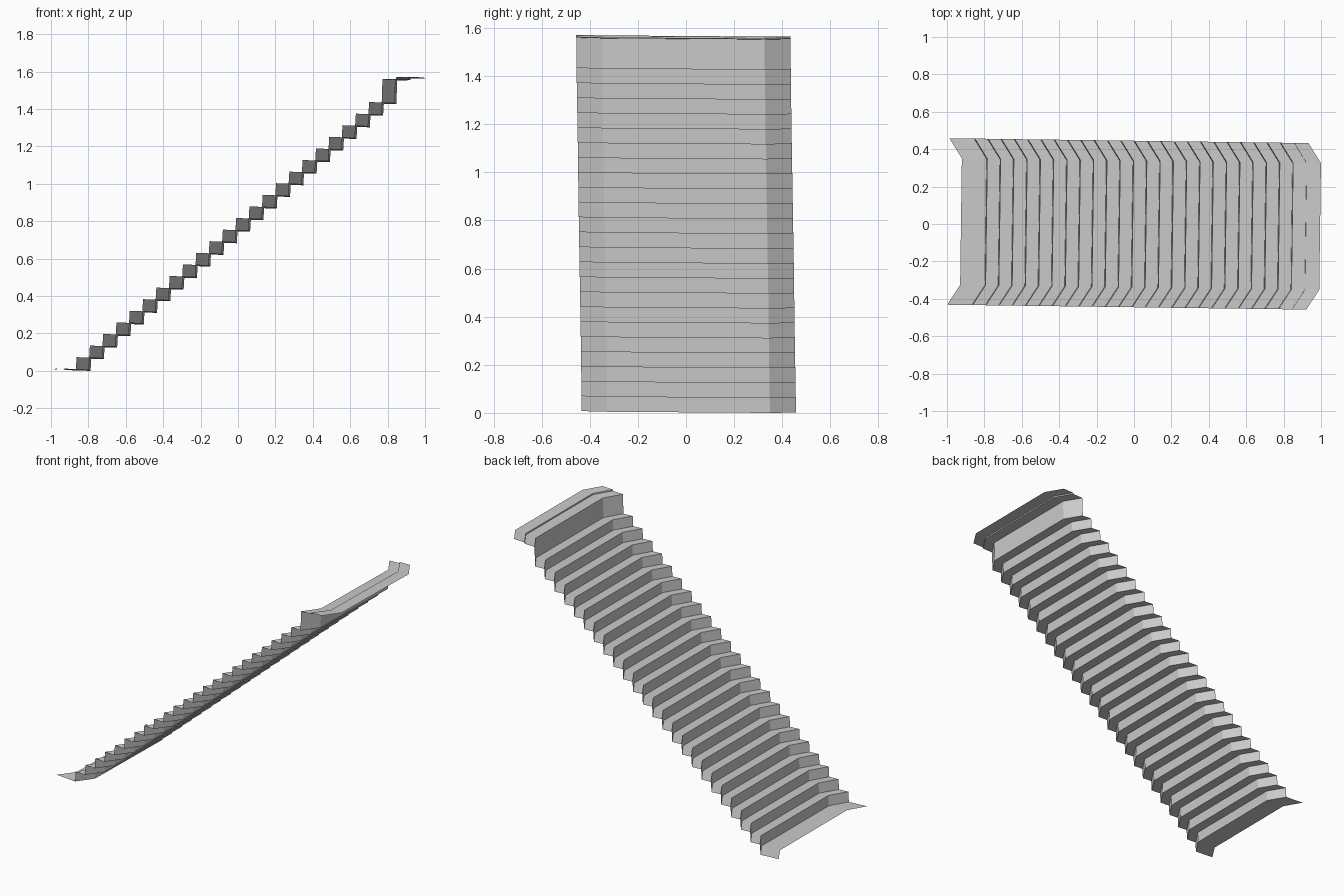
import bpy

if "Cube" in bpy.data.objects:
    bpy.data.objects.remove(bpy.data.objects["Cube"])

STEPS = 24
PITCH_X = 0.0711
PITCH_Z = 0.062
SLOPE = 0.05           # treads dip slightly towards +x
YAW, ROLL = 0.0135, 0.007

# Side profile along the middle of the flight (x, z)
profile = [(-0.925, 0.0125)]
for i in range(STEPS):
    x = -0.793 + i * PITCH_X
    z = 0.005 + i * PITCH_Z
    top = z + PITCH_Z + SLOPE * PITCH_X
    if i == STEPS - 1:
        top = 1.557    # taller last riser
    profile += [(x, z), (x + 0.004, top)]
# Top landing with a small lip
profile += [(0.918, 1.559), (0.919, 1.567), (0.995, 1.569)]

# Plan section: straight middle with swept-back ends (dx, y)
section = [(-0.068, -0.445), (0, -0.338), (0, 0.338), (-0.068, 0.445)]

# Sweep the profile over the section, with the slight overall skew
verts = [(x + dx + YAW * y, y - YAW * (x + dx), z - SLOPE * dx * 0.6 - ROLL * y)
         for x, z in profile for dx, y in section]
n = len(section)
faces = [(r * n + c, (r + 1) * n + c, (r + 1) * n + c + 1, r * n + c + 1)
         for r in range(len(profile) - 1) for c in range(n - 1)]

low = min(v[2] for v in verts)
verts = [(x, y, z - low) for x, y, z in verts]

mesh = bpy.data.meshes.new("stair_flight")
mesh.from_pydata(verts, [], faces)
mesh.update()
stairs = bpy.data.objects.new("stair_flight", mesh)
bpy.context.collection.objects.link(stairs)
